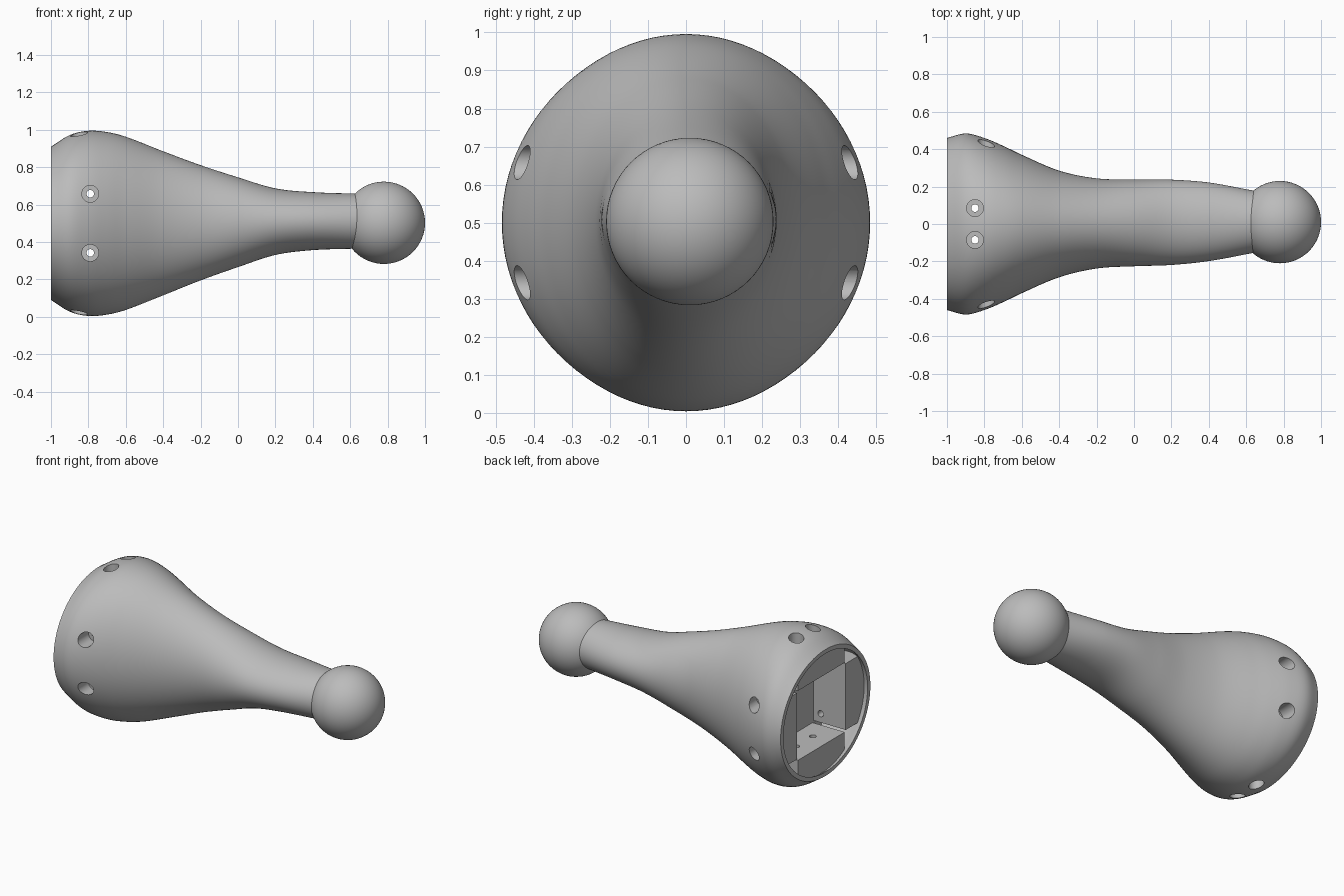
import bpy, bmesh, math
from mathutils import Matrix, Vector

if "Cube" in bpy.data.objects:
    bpy.data.objects.remove(bpy.data.objects["Cube"])

MID = 0.5          # height of the long axis
SIDES = 96

grey = bpy.data.materials.new("plain grey")
grey.use_nodes = True
colour = (0.5, 0.5, 0.5, 1)
grey.diffuse_color = colour
grey.node_tree.nodes["Principled BSDF"].inputs["Base Color"].default_value = colour

# Station along x, half width in y, half height in z
PROFILE = [(-1, .46, .41), (-.9, .484, .472), (-.8, .46, .495), (-.7, .418, .488),
           (-.6, .37, .463), (-.4, .285, .385), (-.2, .241, .308), (0, .232, .24),
           (.2, .228, .178), (.4, .21, .155), (.63, .168, .147), (.72, .15, .145)]


def radii(x):
    """Smooth interpolation of both half sizes at x."""
    x = min(max(x, PROFILE[0][0]), PROFILE[-1][0])
    last = len(PROFILE) - 1
    i = max(k for k in range(last) if PROFILE[k][0] <= x)
    a, b = PROFILE[i], PROFILE[i + 1]
    before, after = PROFILE[max(i - 1, 0)], PROFILE[min(i + 2, last)]
    h = b[0] - a[0]
    t = (x - a[0]) / h
    out = []
    for k in (1, 2):
        ma = (b[k] - before[k]) / (b[0] - before[0]) * h
        mb = (after[k] - a[k]) / (after[0] - a[0]) * h
        d = b[k] - a[k]
        out.append(a[k] + t * (ma + t * (3 * d - 2 * ma - mb + t * (ma + mb - 2 * d))))
    return out


def finish(name, bm):
    bmesh.ops.recalc_face_normals(bm, faces=bm.faces)
    mesh = bpy.data.meshes.new(name)
    bm.to_mesh(mesh)
    bm.free()
    obj = bpy.data.objects.new(name, mesh)
    mesh.materials.append(grey)
    bpy.context.collection.objects.link(obj)
    return obj


def loft(name, start, end, steps, inset=0.0):
    """Closed tube of oval rings that follows the profile."""
    bm = bmesh.new()
    rings = []
    for s in range(steps + 1):
        x = start + (end - start) * s / steps
        ry, rz = radii(x)
        drift = 0.012 * min(max((x + .4) / .8, 0), 1)
        ring = []
        for k in range(SIDES):
            a = math.tau * k / SIDES
            ring.append(bm.verts.new((x, drift + (ry - inset) * math.cos(a),
                                      MID + drift + (rz - inset) * math.sin(a))))
        rings.append(ring)
    for r, q in zip(rings, rings[1:]):
        for k in range(SIDES):
            n = (k + 1) % SIDES
            bm.faces.new((r[k], r[n], q[n], q[k]))
    bm.faces.new(rings[0])
    bm.faces.new(rings[-1])
    return finish(name, bm)


def add_box(bm, low, high):
    low, high = Vector(low), Vector(high)
    size = high - low
    bmesh.ops.create_cube(bm, size=1, matrix=Matrix.Translation((low + high) / 2)
                          @ Matrix.Diagonal((*size, 1)))


def add_rod(bm, centre, axis, radius, length):
    turn = Vector((0, 0, 1)).rotation_difference(Vector(axis)).to_matrix().to_4x4()
    bmesh.ops.create_cone(bm, cap_ends=True, segments=32, radius1=radius, radius2=radius,
                          depth=length, matrix=Matrix.Translation(centre) @ turn)


def cut(target, cutter):
    """Subtract the cutter, then discard it."""
    mod = target.modifiers.new("cut", 'BOOLEAN')
    mod.operation, mod.solver, mod.object = 'DIFFERENCE', 'EXACT', cutter
    bpy.context.view_layer.objects.active = target
    bpy.ops.object.modifier_apply(modifier=mod.name)
    bpy.data.objects.remove(cutter)


# Tapered body
body = loft("tapered_body", -1, .72, 86)

# Hollow wide end, leaving four mounting blocks around a box-shaped socket
hollow = loft("socket_cutter", -1.03, -.74, 14, inset=.03)
bm = bmesh.new()
for s in (-1, 1):
    y = sorted((s * .25, s * .6))
    z = sorted((s * .225, s * .6))
    add_box(bm, (-.97, y[0], MID - .215), (-.6, y[1], MID + .215))
    add_box(bm, (-.97, -.24, MID + z[0]), (-.6, .24, MID + z[1]))
cut(hollow, finish("block_cutter", bm))
cut(body, hollow)

# Counterbores, then screw holes through them
for radius, reach in ((.045, None), (.02, .15)):
    bm = bmesh.new()
    for side in (-1, 1):
        for pair in (-1, 1):
            inner_y, inner_z = (.34, .34) if reach is None else (.2, .15)
            add_rod(bm, (-.79, side * (inner_y + .15), MID + pair * .158),
                    (0, 1, 0), radius, .3)
            add_rod(bm, (-.85, pair * .085, MID + side * (inner_z + .15)),
                    (0, 0, 1), radius, .3)
    cut(body, finish("screw_cutter", bm))

# Round ball at the narrow end
bm = bmesh.new()
bmesh.ops.create_uvsphere(bm, u_segments=64, v_segments=32, radius=.22,
                          matrix=Matrix.Translation((.78, .01, MID + .003)))
ball = finish("ball_end", bm)

for obj in (body, ball):
    bpy.ops.object.select_all(action='DESELECT')
    obj.select_set(True)
    bpy.context.view_layer.objects.active = obj
    bpy.ops.object.shade_smooth_by_angle(angle=math.radians(30))
